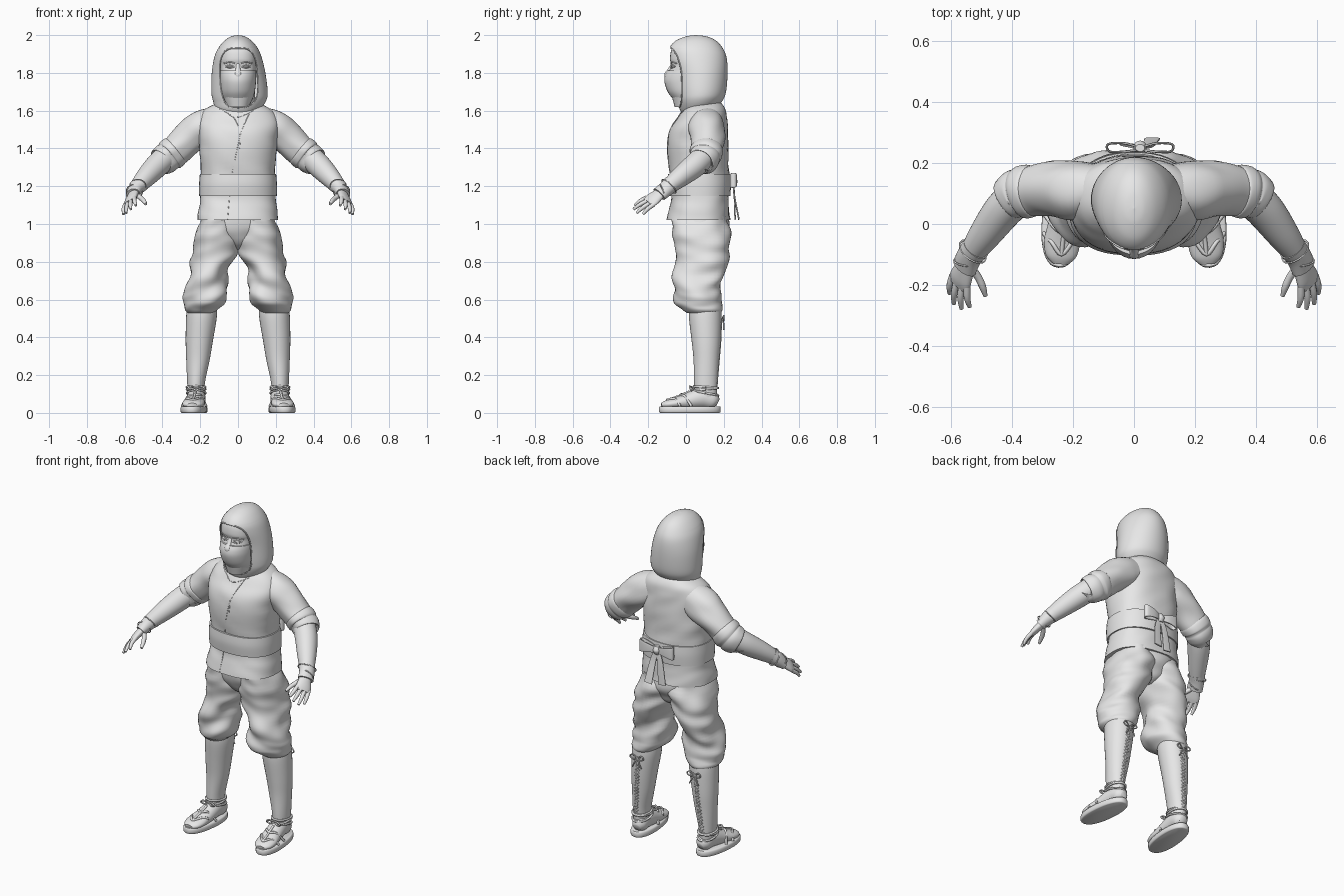
import bpy, bmesh, math
from mathutils import Vector, noise

X, Y, Z = Vector((1, 0, 0)), Vector((0, 1, 0)), Vector((0, 0, 1))
grey = bpy.data.materials.new("plain_grey")
grey.diffuse_color = (0.8, 0.8, 0.8, 1)


def smooth_path(pts, n=6):
    """Catmull-Rom samples through tuples of any length."""
    p = [pts[0]] + list(pts) + [pts[-1]]
    out = []
    for i in range(1, len(p) - 2):
        for k in range(n):
            t = k / n
            out.append(tuple(0.5 * (2 * b + (c - a) * t + (2 * a - 5 * b + 4 * c - d) * t * t
                             + (3 * b - a - 3 * c + d) * t ** 3)
                             for a, b, c, d in zip(*p[i - 1:i + 3])))
    return out + [tuple(pts[-1])]


def finish(name, bm, mirror=False, angle=45):
    bmesh.ops.remove_doubles(bm, verts=bm.verts, dist=1e-5)
    bmesh.ops.recalc_face_normals(bm, faces=bm.faces)
    me = bpy.data.meshes.new(name)
    bm.to_mesh(me)
    bm.free()
    for f in me.polygons:
        f.use_smooth = True
    me.set_sharp_from_angle(angle=math.radians(angle))
    me.materials.append(grey)
    ob = bpy.data.objects.new(name, me)
    bpy.context.collection.objects.link(ob)
    if mirror:
        ob.modifiers.new("mirror", 'MIRROR').use_mirror_merge = False
    return ob


def loft(name, rings, ref=None, mirror=False, power=2.0, segs=32, n=5, wrinkle=0, yaw=0):
    """Skin rings (x, y, z, ru, rv); flat rings, or square to the path when ref is given."""
    rows = [(Vector(r[:3]), max(r[3], 1e-4), max(r[4], 1e-4)) for r in smooth_path(rings, n)]
    bm, loops = bmesh.new(), []
    for i, (c, ru, rv) in enumerate(rows):
        u = Vector((math.cos(yaw), math.sin(yaw), 0))
        v = Vector((-math.sin(yaw), math.cos(yaw), 0))
        if ref:
            t = (rows[min(i + 1, len(rows) - 1)][0] - rows[max(i - 1, 0)][0]).normalized()
            u = t.cross(ref).normalized()
            v = u.cross(t)
        loop = []
        for k in range(segs):
            a = 2 * math.pi * k / segs
            ca, sa = math.cos(a), math.sin(a)
            d = (u * math.copysign(abs(ca) ** (2 / power), ca) * ru
                 + v * math.copysign(abs(sa) ** (2 / power), sa) * rv)
            p = c + d
            if wrinkle:
                q = Vector((p.x * 7, p.y * 7, p.z * 15 + p.x * 6))
                p = p + d.normalized() * wrinkle * noise.noise(q)
            loop.append(bm.verts.new(p))
        loops.append(loop)
    for a, b in zip(loops, loops[1:]):
        for k in range(segs):
            bm.faces.new((a[k], a[(k + 1) % segs], b[(k + 1) % segs], b[k]))
    bm.faces.new(loops[0][::-1])
    bm.faces.new(loops[-1])
    return finish(name, bm, mirror)


def tube(name, paths, r=0.004, mirror=False, n=4):
    """Round cords through the given paths."""
    cu = bpy.data.curves.new(name, 'CURVE')
    cu.dimensions, cu.bevel_depth, cu.bevel_resolution, cu.use_fill_caps = '3D', r, 1, True
    for s in ((1, -1) if mirror else (1,)):
        for path in paths:
            pts = smooth_path(path, n)
            sp = cu.splines.new('POLY')
            sp.points.add(len(pts) - 1)
            for q, p in zip(sp.points, pts):
                q.co = (p[0] * s, p[1], p[2], 1)
    cu.materials.append(grey)
    bpy.context.collection.objects.link(bpy.data.objects.new(name, cu))


def drape(ob, pts, direction):
    """Drop points on an object along a direction."""
    bpy.context.view_layer.update()
    ev = ob.evaluated_get(bpy.context.evaluated_depsgraph_get())
    out = []
    for p in pts:
        hit, loc, _, _ = ev.ray_cast(Vector(p) - direction * 2, direction)
        out.append(tuple(loc) if hit else tuple(p))
    return out


def hoop(cx, cy, z, rx, ry, tilt=0):
    return [(cx + rx * math.cos(a), cy + ry * math.sin(a), z + tilt * math.sin(a))
            for a in (2 * math.pi * k / 12 for k in range(13))]


# Hood: arcs that leave an opening for the face
prof = [(1.56, .01, .06, 0, .11), (1.60, 0, .112, -.03, .15), (1.65, .008, .140, -.045, .192),
        (1.70, .008, .149, -.052, .212), (1.80, .003, .142, -.065, .22), (1.88, 0, .126, -.088, .215),
        (1.93, 0, .105, -.088, .195), (1.97, 0, .072, -.055, .16), (1.993, 0, .036, 0, .11), (2, 0, .001, .05, .052)]
bm, grid, edge_l, edge_r = bmesh.new(), [], [], []
for z, cx, rx, yf, yb in smooth_path(prof, 8):
    w = .1 * max(0, 1 - abs((z - 1.775) / .158) ** 3) ** (1 / 3)
    a0, yc, ry = math.asin(min(.95, w / rx)), (yf + yb) / 2, (yb - yf) / 2
    row = []
    for k in range(41):
        a = a0 + (2 * math.pi - 2 * a0) * k / 40
        row.append(bm.verts.new((cx + rx * math.sin(a), yc - ry * math.cos(a), z)))
    grid.append(row)
    if w > 0:
        edge_r.append(tuple(row[0].co))
        edge_l.append(tuple(row[-1].co))
for a, b in zip(grid, grid[1:]):
    for k in range(40):
        bm.faces.new((a[k], a[k + 1], b[k + 1], b[k]))
hood = finish("hood", bm, angle=60)
tube("hood_rim", [edge_r + edge_l[::-1] + edge_r[:1]], .004, n=1)

# Face, mask and eyes
face = loft("face", [(0, .01, 1.62, .06, .07), (0, .01, 1.72, .088, .095), (0, .01, 1.80, .092, .1),
                     (0, .01, 1.84, .094, .088), (0, .01, 1.875, .096, .095), (0, .015, 1.93, .09, .088),
                     (0, .03, 1.96, .05, .06)], power=2.2)
loft("face_mask", [(0, .02, 1.62, .055, .06), (0, .02, 1.66, .076, .088), (0, .01, 1.70, .089, .107),
                   (0, .006, 1.75, .095, .12), (0, .006, 1.785, .097, .118), (0, .006, 1.812, .097, .106)])
loft("nose", [(0, -.07, 1.855, .01, .006), (0, -.083, 1.825, .012, .01), (0, -.1, 1.795, .018, .014),
              (0, -.1, 1.77, .015, .01)], segs=16)
loft("eye", [(.042, -.064, 1.826, .004, .003), (.042, -.067, 1.83, .015, .01), (.042, -.067, 1.837, .015, .01),
             (.042, -.064, 1.841, .004, .003)], mirror=True, segs=16)
lids = [drape(face, [(.018, 0, 1.832), (.042, 0, 1.833 + h), (.068, 0, 1.834)], Y) for h in (.008, -.007)]
tube("eyelid", lids, .003, True)
tube("eyebrow", [drape(face, [(.016, 0, 1.85), (.042, 0, 1.857), (.075, 0, 1.85)], Y)], .004, True)
loft("neck", [(0, .08, 1.5, .1, .09), (0, .08, 1.7, .09, .09)])

# Jacket with overlapping lapels
jacket = loft("jacket", [(0, .065, 1.02, .217, .17), (0, .07, 1.08, .21, .16), (0, .075, 1.15, .2, .15),
                         (0, .07, 1.27, .197, .156), (0, .062, 1.40, .205, .163), (0, .066, 1.50, .214, .152),
                         (0, .085, 1.56, .21, .132), (0, .095, 1.602, .18, .115), (0, .1, 1.632, .13, .092),
                         (0, .1, 1.65, .08, .07)], power=2.3, segs=48, wrinkle=.007)
tube("lapel_edge", [drape(jacket, p, Y) for p in (
    [(-.1, 0, 1.61), (-.06, 0, 1.59), (-.02, 0, 1.565), (.03, 0, 1.575), (.08, 0, 1.6)],
    [(.06, 0, 1.585), (.03, 0, 1.52), (.01, 0, 1.46), (-.01, 0, 1.37), (-.03, 0, 1.27)],
    [(-.025, 0, 1.57), (0, 0, 1.52), (.012, 0, 1.46), (.008, 0, 1.40)],
    [(-.045, 0, 1.15), (-.05, 0, 1.09), (-.055, 0, 1.025)])], .002)

# Waist sash with a bow behind
loft("sash", [(0, .072, 1.148, .206, .163), (0, .07, 1.21, .206, .168), (0, .07, 1.265, .202, .165)],
     power=2.3, segs=48)
for s, nm in ((1, "right"), (-1, "left")):
    loft("bow_loop_" + nm, [(.02, .25, 1.225, .004, .015), (.02 + s * .05, .265, 1.23, .004, .026),
                            (.02 + s * .105, .262, 1.232, .004, .038), (.02 + s * .1, .238, 1.23, .004, .038),
                            (.02 + s * .05, .238, 1.228, .004, .026), (.02, .245, 1.225, .004, .015)],
         ref=Z, power=4, segs=16)
    loft("sash_tail_" + nm, [(.02 + s * .005, .25, 1.22, .014, .004), (.02 + s * .025, .256, 1.15, .02, .004),
                             (.02 + s * .04, .28 - .02 * (s < 0), 1.025, .026, .004)],
         ref=Y, power=4, segs=16)
loft("sash_knot", [(.02, .25, 1.2, .015, .012), (.02, .252, 1.225, .022, .022), (.02, .25, 1.25, .015, .012)], segs=16)

# Sleeves with rolled cuffs
loft("sleeve", [(.09, .11, 1.54, .08, .08), (.18, .115, 1.515, .096, .095), (.25, .117, 1.464, .092, .09),
                (.315, .113, 1.405, .082, .083), (.355, .106, 1.372, .078, .079)], ref=Z, mirror=True, wrinkle=.014)
loft("sleeve_cuff", [(.325, .112, 1.397, .074, .074), (.336, .111, 1.388, .085, .084), (.36, .107, 1.37, .087, .086),
                     (.372, .104, 1.36, .080, .079), (.385, .099, 1.35, .082, .081), (.408, .082, 1.333, .074, .075),
                     (.411, .08, 1.331, .06, .06)], ref=Z, mirror=True, wrinkle=.013)

# Forearms, wrist guards and hands
palm = Vector((.7, -.25, .66))
loft("forearm", [(.375, .098, 1.36, .063, .063), (.43, .045, 1.308, .063, .063), (.49, -.035, 1.245, .053, .053),
                 (.54, -.105, 1.188, .038, .038)], ref=Z, mirror=True)
loft("wrist_guard", [(.519, -.077, 1.212, .047, .046), (.54, -.105, 1.187, .044, .039),
                     (.557, -.142, 1.157, .046, .031)], ref=palm, mirror=True)
loft("palm", [(.54, -.105, 1.186, .03, .022), (.553, -.14, 1.16, .036, .022), (.569, -.178, 1.13, .045, .019),
              (.577, -.2, 1.112, .043, .013)], ref=palm, mirror=True, segs=20)
spread = Vector((.68, .52, -.52))
across = spread.normalized()
up = palm.normalized()
cords = []
for c, dy in ((Vector((.53, -.09, 1.2)), .012), (Vector((.548, -.122, 1.173)), -.012)):
    cords.append([tuple(c + across * .047 * math.cos(a) + up * .041 * math.sin(a) + Y * dy * math.cos(a))
                  for a in (math.pi * k / 6 for k in range(13))])
tube("wrist_cord", cords, .003, True, 2)
tips = [(.54, -.272, 1.098), (.567, -.278, 1.078), (.592, -.262, 1.058), (.606, -.228, 1.052)]
for k, tip in enumerate(tips):
    base = Vector((.572, -.188, 1.122)) + spread * (k - 1.5) * .023
    mid = base.lerp(Vector(tip), .55) + palm * .006
    loft("finger_%d" % (k + 1), [(*base, .012, .012), (*mid, .011, .011), (*tip, .007, .007)],
         ref=palm, mirror=True, segs=10, n=4)
loft("thumb", [(.55, -.125, 1.165, .014, .014), (.515, -.17, 1.138, .013, .013), (.498, -.205, 1.122, .012, .012),
               (.488, -.236, 1.105, .007, .007)], ref=palm, mirror=True, segs=10)

# Baggy trousers
loft("trouser_hips", [(0, .075, 1.06, .19, .15), (0, .078, .98, .2, .147), (0, .08, .93, .17, .125),
                      (0, .085, .89, .09, .1), (0, .085, .865, .03, .06)], wrinkle=.01)
loft("trouser_leg", [(.10, .078, 1.04, .095, .15), (.104, .08, .95, .113, .157), (.118, .085, .87, .117, .142),
                     (.143, .075, .80, .107, .136), (.16, .063, .72, .107, .133), (.165, .057, .65, .11, .12),
                     (.166, .06, .60, .117, .125), (.172, .068, .572, .113, .122), (.186, .09, .545, .09, .1),
                     (.19, .1, .53, .075, .08)], mirror=True, power=2.2, segs=40, wrinkle=.028)

# Shin wraps laced up the back
shin = loft("shin_wrap", [(.19, .1, .56, .08, .085), (.194, .102, .5, .081, .086), (.205, .107, .38, .072, .077),
                          (.212, .108, .28, .062, .068), (.222, .105, .16, .047, .062),
                          (.222, .105, .08, .043, .058)], mirror=True)
cx = lambda z: .19 + .085 * (.53 - z)
lace = [[(cx(z) + s * (.013 if k % 2 else -.013), 0, z) for k, z in enumerate(.14 + .02 * j for j in range(19))]
        for s in (1, -1)]
tube("shin_lace", [drape(shin, p, -Y) for p in lace], .004, True, 2)
bow = [[(.193, .19, .495), (.193 + s * .03, .2, .515), (.193 + s * .045, .2, .5), (.193 + s * .025, .2, .488),
        (.193, .192, .495), (.193 + s * .015, .2, .47), (.193 + s * .03, .2, .44)] for s in (1, -1)]
tube("lace_bow", bow, .004, True)

# Feet in strapped sandals
foot = loft("foot", [(.214, .168, .055, .022, .02), (.216, .145, .065, .042, .045), (.22, .09, .08, .048, .055),
                     (.228, .0, .06, .054, .042), (.236, -.06, .05, .059, .03), (.24, -.105, .044, .05, .022),
                     (.242, -.13, .04, .027, .012)], ref=Z, mirror=True)
loft("sandal_sole", [(.233, .02, 0, .062, .158), (.233, .02, .006, .068, .164), (.233, .02, .028, .068, .164),
                     (.233, .02, .035, .062, .16)], mirror=True, power=2.3, yaw=.1, n=2, segs=40)
over = [[(.178, -.03, .035), (.2, -.055, .05), (.238, -.1, .05), (.27, -.06, .05), (.297, -.03, .035)],
        [(.168, .03, .035), (.2, -.01, .05), (.23, -.03, .05), (.262, -.01, .05), (.292, .03, .035)],
        [(.238, -.1, .05), (.234, -.06, .05), (.23, -.03, .05), (.226, .02, .05)]]
tube("sandal_strap", [drape(foot, p, -Z) for p in over], .007, True)
tube("ankle_cord", [hoop(.221, .105, .105, .05, .066, -.012), hoop(.222, .105, .125, .05, .065, .006),
                    hoop(.222, .105, .137, .05, .064, -.004)], .006, True, 2)
tube("ankle_tie", [[(.222, .04, .13), (.222 + s * .03, .02, .14), (.222 + s * .045, .025, .125),
                    (.222 + s * .02, .03, .118), (.222, .04, .13)] for s in (1, -1)], .005, True)
